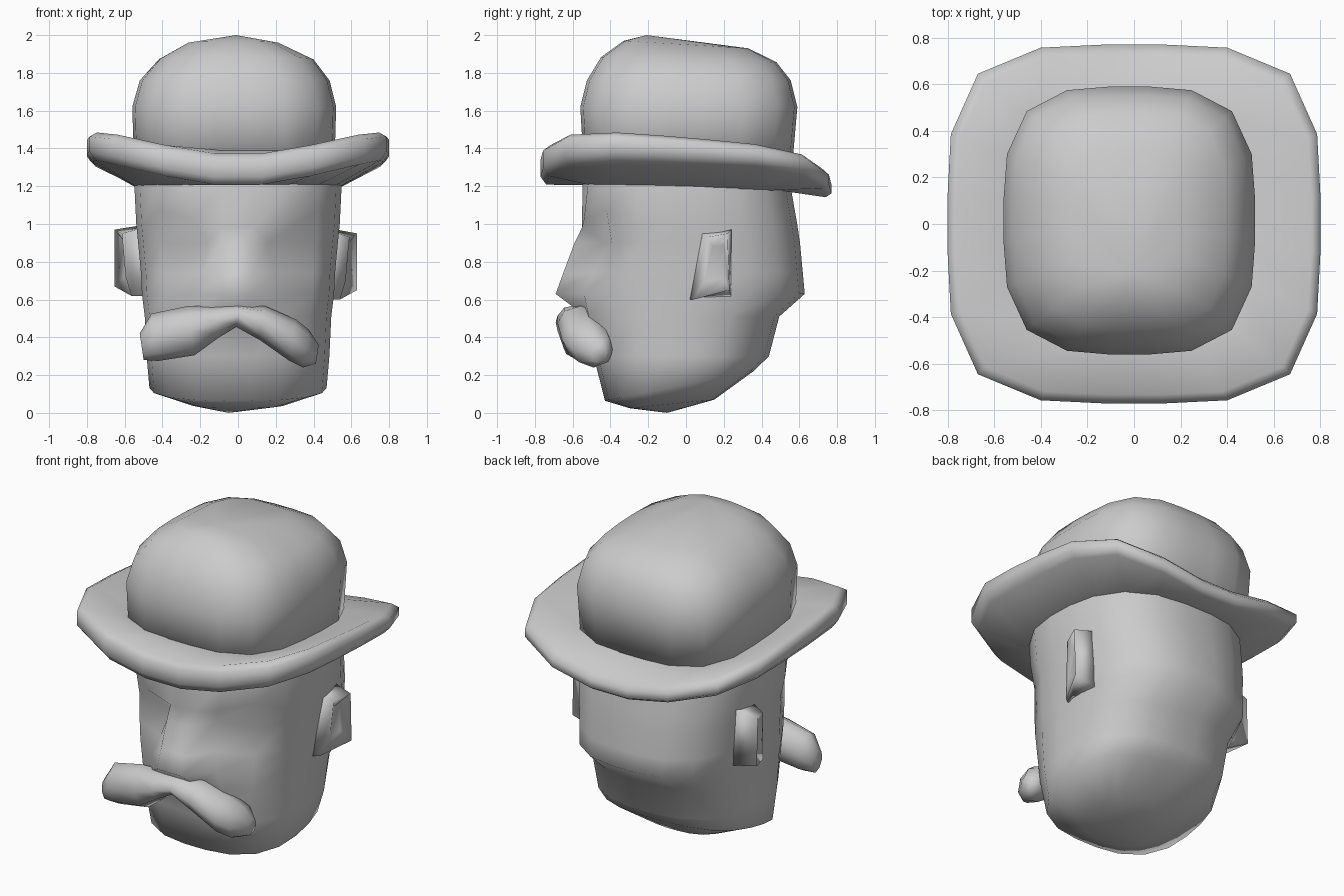
import bpy, bmesh
from math import cos, sin, pi

if "Cube" in bpy.data.objects:
    bpy.data.objects.remove(bpy.data.objects["Cube"])


def skin(name, rings, start=None, end=None, angle=None):
    """Skin a stack of equal-length point rings; close ends with a tip point or an n-gon."""
    bm = bmesh.new()
    vr = [[bm.verts.new(p) for p in r] for r in rings]
    n = len(rings[0])
    for a, b in zip(vr, vr[1:]):
        for i in range(n):
            j = (i + 1) % n
            bm.faces.new((a[i], a[j], b[j], b[i]))
    for ring, tip in ((vr[0], start), (vr[-1], end)):
        if tip:
            t = bm.verts.new(tip)
            for i in range(n):
                bm.faces.new((ring[i], ring[(i + 1) % n], t))
        else:
            bm.faces.new(ring)
    bmesh.ops.recalc_face_normals(bm, faces=bm.faces)
    me = bpy.data.meshes.new(name)
    bm.to_mesh(me)
    bm.free()
    ob = bpy.data.objects.new(name, me)
    bpy.context.collection.objects.link(ob)
    for p in me.polygons:
        p.use_smooth = True
    if angle:
        bpy.ops.object.select_all(action='DESELECT')
        ob.select_set(True)
        bpy.context.view_layer.objects.active = ob
        bpy.ops.object.shade_smooth_by_angle(angle=angle)
    return ob


def squircle(z, x0, x1, y0, y1, tilt=0, power=3.0, n=20):
    """Rounded-square ring between x0..x1 and y0..y1, tilted along y."""
    pts = []
    for i in range(n):
        t = 2 * pi * (i + 0.5) / n
        c, s = cos(t), sin(t)
        k = (abs(c) ** power + abs(s) ** power) ** (-1 / power)
        x = (x0 + x1) / 2 + (x1 - x0) / 2 * c * k
        y = (y0 + y1) / 2 + (y1 - y0) / 2 * s * k
        pts.append([x, y, z + tilt * y])
    return pts


# Head: chin, jaw, cheeks, brow, with the hair step at the back
head = [squircle(z, -w, w, f, b, t, 2.7) for z, w, f, b, t in (
    (0.055, 0.25, -0.30, 0.15, 0.10),
    (0.15, 0.47, -0.43, 0.36, 0.20),
    (0.30, 0.485, -0.49, 0.44, 0),
    (0.51, 0.495, -0.52, 0.495, 0),
    (0.63, 0.51, -0.54, 0.63, 0),
    (0.74, 0.515, -0.54, 0.62, 0),
    (0.90, 0.53, -0.52, 0.605, 0),
    (1.00, 0.54, -0.55, 0.59, 0),
    (1.20, 0.55, -0.55, 0.555, 0),
    (1.32, 0.53, -0.53, 0.54, 0))]
# Nose ridge pulled out of the face, eye sockets sunk beside it: level, ridge y, socket x, socket y
for level, ridge, sx, sy in ((3, -0.53, 0.26, -0.515), (4, -0.69, 0.22, -0.54), (5, -0.65, 0.19, -0.50),
                             (6, -0.59, 0.16, -0.44), (7, -0.55, 0.24, -0.54)):
    for p in head[level]:
        side = 1 if p[0] > 0 else -1
        if p[1] < -0.3 and abs(p[0]) < 0.15:
            p[1] = ridge
        elif p[1] < -0.3 and abs(p[0]) < 0.35:
            p[0], p[1] = side * sx, sy
# Angry, inward-slanting brow
for p in head[7]:
    if p[1] < -0.3:
        p[2] += 0.28 * (abs(p[0]) - 0.15)
skin("head", head, start=(-0.05, -0.1, 0.0))

# Moustache: drooping lobes, left one flicked outward
moustache = []
for x, y, z, d, h in ((-0.51, -0.575, 0.35, 0.05, 0.07), (-0.44, -0.57, 0.40, 0.09, 0.125),
                      (-0.25, -0.57, 0.435, 0.11, 0.13), (-0.12, -0.57, 0.48, 0.12, 0.085),
                      (0.0, -0.56, 0.515, 0.12, 0.06), (0.13, -0.56, 0.475, 0.12, 0.09),
                      (0.29, -0.525, 0.385, 0.13, 0.11), (0.36, -0.49, 0.34, 0.11, 0.10),
                      (0.42, -0.46, 0.31, 0.04, 0.05)):
    moustache.append([(x - 0.15 * (k := h * sin(2 * pi * i / 8)) * (1 if x < 0 else -1),
                       y + d * cos(2 * pi * i / 8), z + k) for i in range(8)])
skin("moustache", moustache, angle=1.2)

# Ears: back-swept flaps with a dished outer face
for side, name, xo, dz in ((1, "right_ear", 0.64, 0.0), (-1, "left_ear", 0.665, 0.02)):
    def ring(x, pts):
        return [(side * (x + dx), y, z + dz) for dx, y, z in pts]
    base = ring(0.47, ((0, 0.0, 0.60), (0, 0.24, 0.61), (0, 0.25, 0.98), (0, 0.06, 0.97)))
    rim = ring(xo, ((-0.10, 0.04, 0.60), (-0.01, 0.23, 0.65), (-0.01, 0.22, 0.95), (-0.05, 0.11, 0.93)))
    dish = ring(xo - 0.07, ((0, 0.10, 0.70), (0, 0.20, 0.71), (0, 0.20, 0.89), (0, 0.14, 0.88)))
    skin(name, [base, rim, dish])


# Hat brim: thick rolled edge, curled up at the sides, thinner and lower at the back
def brim_ring(scale, lift, thick=0):
    pts = squircle(0, -0.8 * scale, 0.8 * scale, -0.77 * scale, 0.77 * scale, 0, 3.9, 20)
    for p in pts:
        edge = 1.265 - 0.085 * p[1] + 0.17 * (abs(p[0]) / 0.8) ** 1.5
        p[2] = edge + lift - thick * (1 - 0.4 * p[1])
    return pts


under = squircle(1.19, -0.53, 0.53, -0.53, 0.54, -0.03, 2.8)
inner = squircle(1.36, -0.54, 0.50, -0.53, 0.55, -0.06, 3.4)
skin("hat_brim", [under, brim_ring(0.96, 0, 0.10), brim_ring(1.0, 0, 0.07),
                  brim_ring(1.0, 0), brim_ring(0.95, 0.035), inner])

# Hat crown: boxy dome, highest toward the front
crown = [squircle(z, x0, x1, y0, y1, t, 3.4) for z, x0, x1, y0, y1, t in (
    (1.28, -0.55, 0.51, -0.54, 0.56, 0),
    (1.62, -0.56, 0.52, -0.56, 0.59, 0),
    (1.76, -0.52, 0.485, -0.525, 0.555, 0),
    (1.87, -0.42, 0.40, -0.45, 0.48, -0.03),
    (1.95, -0.27, 0.22, -0.33, 0.33, -0.06))]
skin("hat_crown", crown, end=(-0.01, -0.21, 2.0))
